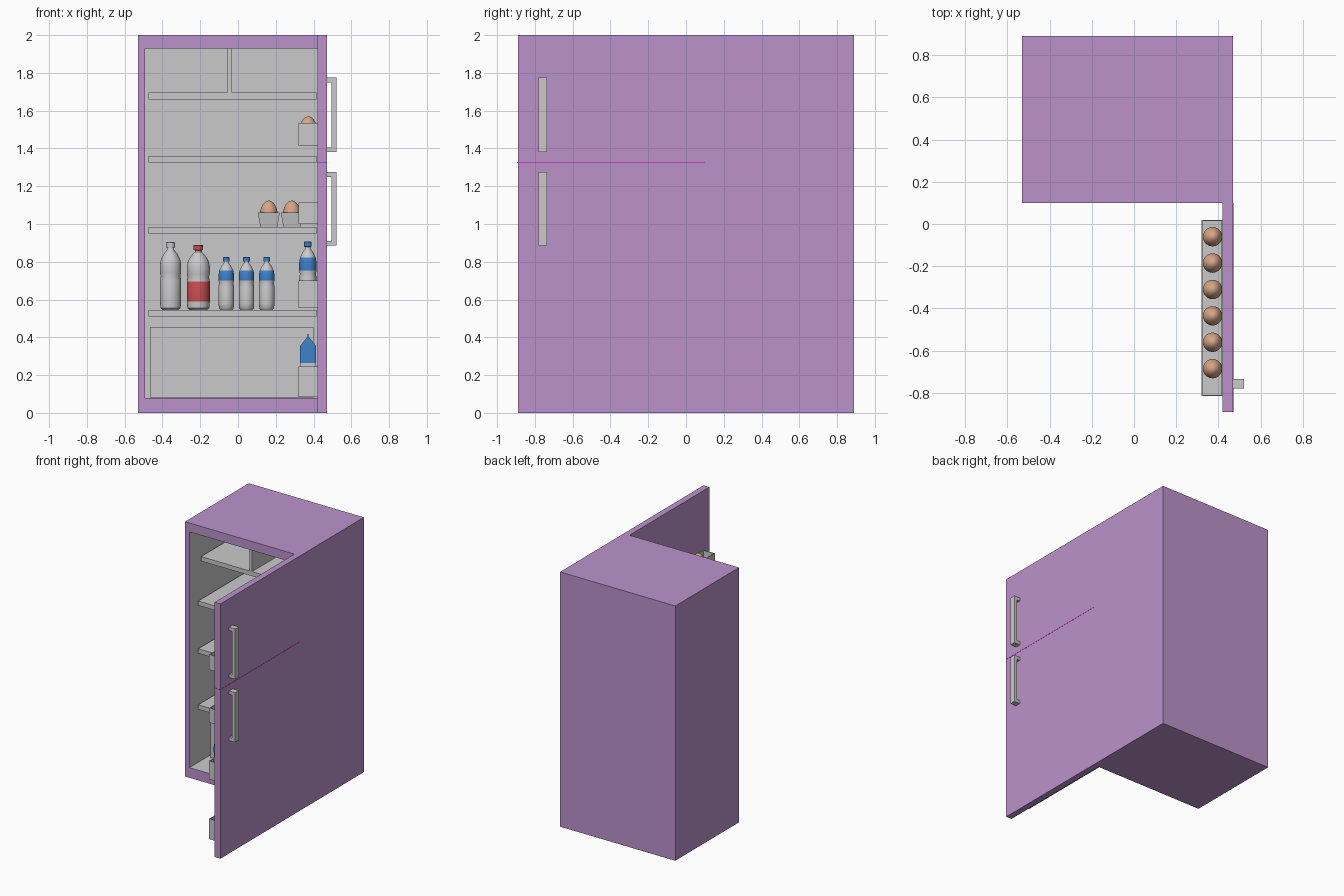
import bpy, bmesh, math
from mathutils import Vector

if "Cube" in bpy.data.objects:
    bpy.data.objects.remove(bpy.data.objects["Cube"], do_unlink=True)


def material(name, r, g, b):
    m = bpy.data.materials.new(name)
    m.use_nodes = True
    m.diffuse_color = (r, g, b, 1)
    m.node_tree.nodes["Principled BSDF"].inputs["Base Color"].default_value = (r, g, b, 1)
    return m


PURPLE = material("lilac enamel", 0.50, 0.29, 0.60)
GREY = material("light grey plastic", 0.59, 0.59, 0.59)
BLUE = material("label blue", 0.045, 0.225, 0.61)
RED = material("label red", 0.60, 0.075, 0.08)
SHELL = material("egg shell", 0.68, 0.38, 0.23)
SEAM = material("magenta seam", 0.58, 0.04, 0.55)


def finish(bm, name, mats, smooth=False):
    bmesh.ops.recalc_face_normals(bm, faces=bm.faces)
    mesh = bpy.data.meshes.new(name)
    bm.to_mesh(mesh)
    bm.free()
    ob = bpy.data.objects.new(name, mesh)
    bpy.context.collection.objects.link(ob)
    for m in mats:
        mesh.materials.append(m)
    if smooth:
        bpy.ops.object.select_all(action='DESELECT')
        ob.select_set(True)
        bpy.context.view_layer.objects.active = ob
        bpy.ops.object.shade_smooth_by_angle(angle=math.radians(40))
    return ob


def add_box(bm, x, y, z):
    """Box from three (low, high) ranges."""
    verts = bmesh.ops.create_cube(bm, size=1)["verts"]
    for v in verts:
        v.co = Vector([r[0] if c < 0 else r[1] for c, r in zip(v.co, (x, y, z))])
    return verts


def box(name, x, y, z, mat):
    bm = bmesh.new()
    add_box(bm, x, y, z)
    return finish(bm, name, [mat])


def open_box(name, x, y, z, wall=0.008, taper=0.0):
    """Tray that is open at the top and may narrow towards its base."""
    bm = bmesh.new()
    add_box(bm, x, y, z)
    cx, cy = sum(x) / 2, sum(y) / 2
    top = max(bm.faces, key=lambda f: f.calc_center_median().z)
    bmesh.ops.inset_individual(bm, faces=[top], thickness=wall)
    cavity = bmesh.ops.extrude_discrete_faces(bm, faces=[top])["faces"][0]
    for v in cavity.verts:
        v.co.z = z[0] + wall
    for v in bm.verts:
        if v.co.z < z[1] - 0.001:
            v.co.x -= math.copysign(taper, v.co.x - cx)
            v.co.y -= math.copysign(taper, v.co.y - cy)
    return finish(bm, name, [GREY])


def bottle(name, x, y, z, radius, height, label=None, band=(0, 0)):
    """Lathed bottle; the label band and the cap are coloured by height."""
    profile = [(0, 0), (0.75, 0), (0.95, 0.03), (1, 0.13), (1, 0.44), (0.92, 0.5),
               (1, 0.555), (1, 0.67), (0.9, 0.75), (0.62, 0.83), (0.3, 0.89),
               (0.3, 0.915), (0.42, 0.92), (0.42, 0.99), (0.34, 1), (0, 1)]
    bm = bmesh.new()
    vs = [bm.verts.new((r * radius, 0, h * height)) for r, h in profile]
    edges = [bm.edges.new(pair) for pair in zip(vs, vs[1:])]
    bmesh.ops.spin(bm, geom=vs + edges, cent=(0, 0, 0), axis=(0, 0, 1),
                   angle=math.tau, steps=24)
    bmesh.ops.remove_doubles(bm, verts=bm.verts, dist=0.0002)
    for f in bm.faces:
        h = f.calc_center_median().z / height
        f.material_index = int(label is not None and (band[0] < h < band[1] or h > 0.917))
    ob = finish(bm, name, [GREY, label or GREY], smooth=True)
    ob.location = (x, y, z)


def egg(name, x, y, z):
    bm = bmesh.new()
    bmesh.ops.create_uvsphere(bm, u_segments=20, v_segments=14, radius=1)
    for v in bm.verts:
        pinch = 1 - 0.12 * v.co.z
        v.co = Vector((v.co.x * 0.046 * pinch, v.co.y * 0.046 * pinch, v.co.z * 0.062))
    ob = finish(bm, name, [SHELL], smooth=True)
    ob.location = (x, y, z)


def carton(name, x, y, z):
    """Gable topped drink carton with a grey lower part."""
    w = 0.043
    bm = bmesh.new()
    add_box(bm, (-w, w), (-w, w), (0, 0.17))
    upper = add_box(bm, (-w, w), (-w, w), (0.17, 0.26))
    roof = add_box(bm, (-w, w), (-w, w), (0.26, 0.31))
    for v in roof:
        if v.co.z > 0.3:
            v.co.x *= 0.08
    fin = add_box(bm, (-0.003, 0.003), (-w, w), (0.31, 0.325))
    for f in bm.faces:
        f.material_index = int(f.calc_center_median().z > 0.17)
    ob = finish(bm, name, [GREY, BLUE])
    ob.location = (x, y, z)


# Cabinet with a hollow grey interior
bm = bmesh.new()
add_box(bm, (-0.53, 0.47), (0.10, 0.89), (0, 2))
front = min(bm.faces, key=lambda f: f.calc_center_median().y)
bmesh.ops.inset_individual(bm, faces=[front], thickness=0.055)
for v in front.verts:
    v.co.z = 0.08 if v.co.z < 1 else 1.93
back = bmesh.ops.extrude_discrete_faces(bm, faces=[front])["faces"][0]
for v in back.verts:
    v.co.y = 0.84
back.material_index = 1
for e in back.edges:
    for f in e.link_faces:
        f.material_index = 1
finish(bm, "cabinet", [PURPLE, GREY])

# Open door with its seam and two handles
box("door", (0.42, 0.47), (-0.89, 0.10), (0, 2), PURPLE)
box("door_seam", (0.419, 0.471), (-0.891, 0.10), (1.323, 1.329), SEAM)
for name, low, high in (("upper", 1.38, 1.775), ("lower", 0.885, 1.275)):
    bm = bmesh.new()
    add_box(bm, (0.496, 0.522), (-0.78, -0.735), (low, high))
    for z in (low, high - 0.026):
        add_box(bm, (0.47, 0.496), (-0.78, -0.735), (z, z + 0.026))
    finish(bm, name + "_handle", [GREY])

# Interior shelves, freezer divider and bottom drawer
for i, z in enumerate((0.51, 0.95, 1.325, 1.66)):
    depth = (0.22 if i == 3 else 0.185, 0.84)
    box(f"shelf_{i + 1}", (-0.475, 0.415), depth, (z, z + 0.035), GREY)
box("freezer_divider", (-0.055, -0.032), (0.22, 0.84), (1.695, 1.93), GREY)
open_box("bottom_drawer", (-0.465, 0.40), (0.32, 0.82), (0.081, 0.455), wall=0.015)

# Door bins
for i, (low, high) in enumerate(((0.085, 0.245), (0.555, 0.70), (1.0, 1.115), (1.415, 1.535))):
    open_box(f"door_bin_{i + 1}", (0.32, 0.42), (-0.815, 0.02), (low, high))

# Eggs in the top bin
for i in range(6):
    egg(f"door_egg_{i + 1}", 0.372, -0.06 - 0.125 * i, 1.508)

# Egg tray on the shelf
for row in range(5):
    for col in range(2):
        x, y = 0.163 + 0.122 * col, 0.26 + 0.116 * row
        open_box(f"egg_cup_{row}_{col}", (x - 0.058, x + 0.058), (y - 0.058, y + 0.058),
                 (0.985, 1.06), wall=0.005, taper=0.013)
        egg(f"shelf_egg_{row}_{col}", x, y, 1.062)

# Bottles on the shelf
bottle("clear_bottle", -0.357, 0.36, 0.545, 0.056, 0.36)
bottle("red_bottle", -0.21, 0.36, 0.545, 0.061, 0.345, RED, (0.13, 0.44))
for i in range(3):
    bottle(f"small_bottle_{i + 1}", -0.062 + 0.107 * i, 0.36, 0.545, 0.041, 0.28, BLUE, (0.555, 0.75))

# Bottles and cartons in the lower bins
for i in range(3):
    bottle(f"door_bottle_{i + 1}", 0.37, -0.75 + 0.13 * i, 0.563, 0.046, 0.345, BLUE, (0.555, 0.75))
for i in range(2):
    carton(f"drink_carton_{i + 1}", 0.371, -0.65 + 0.14 * i, 0.093)
